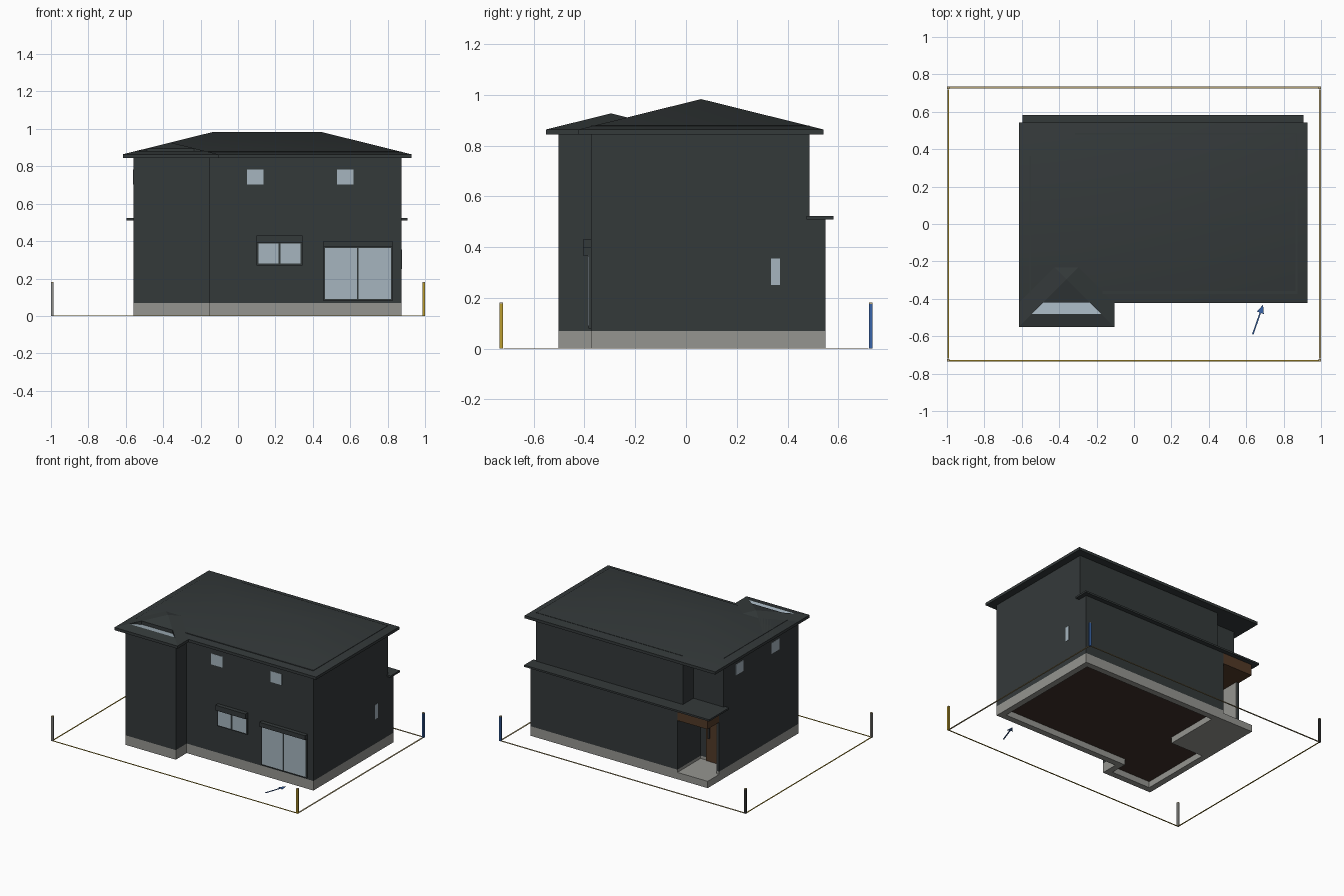
import bpy, bmesh
from math import atan2, hypot, radians
from mathutils import Vector

cube = bpy.data.objects.get("Cube")
if cube:
    bpy.data.objects.remove(cube, do_unlink=True)


def material(name, r, g, b):
    m = bpy.data.materials.new(name)
    m.use_nodes = True
    m.diffuse_color = (r, g, b, 1)
    node = next(n for n in m.node_tree.nodes if n.type == 'BSDF_PRINCIPLED')
    node.inputs["Base Color"].default_value = (r, g, b, 1)
    return m


WALL = material("dark slate", 0.034, 0.041, 0.042)
CONCRETE = material("concrete grey", 0.30, 0.30, 0.28)
GLASS = material("pale glass", 0.38, 0.46, 0.52)
WOOD = material("brown wood", 0.085, 0.042, 0.02)
UNDER = material("dark brown underside", 0.052, 0.031, 0.023)
YELLOW = material("ochre yellow", 0.50, 0.34, 0.03)
BLUE = material("blue", 0.04, 0.13, 0.40)
BEIGE = material("beige", 0.50, 0.40, 0.20)
BLACK = material("near black", 0.04, 0.04, 0.04)


def mesh_object(name, verts, faces, mat):
    """Build an object from points and faces with outward normals."""
    bm = bmesh.new()
    vs = [bm.verts.new(v) for v in verts]
    for f in faces:
        bm.faces.new([vs[i] for i in f])
    bmesh.ops.recalc_face_normals(bm, faces=bm.faces)
    me = bpy.data.meshes.new(name)
    bm.to_mesh(me)
    bm.free()
    me.materials.append(mat)
    ob = bpy.data.objects.new(name, me)
    bpy.context.collection.objects.link(ob)
    return ob


def prism(name, outline, z0, z1, mat):
    n = len(outline)
    verts = [(x, y, z) for z in (z0, z1) for x, y in outline]
    faces = [range(n), range(n, 2 * n)]
    faces += [(i, (i + 1) % n, (i + 1) % n + n, i + n) for i in range(n)]
    return mesh_object(name, verts, faces, mat)


def box(name, x0, x1, y0, y1, z0, z1, mat):
    return prism(name, [(x0, y0), (x1, y0), (x1, y1), (x0, y1)], z0, z1, mat)


def ring(name, outline, t, z0, z1, mat):
    """Hollow strip following a counter-clockwise axis-aligned outline."""
    n = len(outline)
    inner = []
    for i in range(n):
        p, q, r = (Vector(outline[(i + k) % n]) for k in (-1, 0, 1))
        a, b = (q - p).normalized(), (r - q).normalized()
        inner.append(q + t * Vector((-a.y - b.y, a.x + b.x)))
    verts = [(x, y, z) for loop in (outline, inner) for z in (z0, z1) for x, y in loop]
    faces = []
    for i in range(n):
        j = (i + 1) % n
        for a, b in ((0, 1), (1, 3), (3, 2), (2, 0)):
            faces.append((a * n + i, a * n + j, b * n + j, b * n + i))
    mesh_object(name, verts, faces, mat)
    return inner


# Plan dimensions
L, R = -0.56, 0.874
FRONT, BAY, BAY_X = -0.375, -0.502, -0.153
BACK_LOW, BACK_UP, PORCH_X = 0.549, 0.486, -0.315
DOOR_Y, WING_Y = 0.28, 0.415
bay_line = [(L, BAY), (BAY_X, BAY), (BAY_X, FRONT)]
low_plan = bay_line + [(R, FRONT), (R, BACK_LOW), (PORCH_X, BACK_LOW),
                       (PORCH_X, DOOR_Y), (L, DOOR_Y)]
up_plan = [(L, FRONT), (R, FRONT), (R, BACK_UP), (PORCH_X, BACK_UP),
           (PORCH_X, 0.364), (L, 0.364)]

# Foundation, floor underside and walls
inner = ring("foundation", low_plan, 0.045, 0, 0.07, CONCRETE)
prism("floor_underside", inner, 0.045, 0.065, UNDER)
prism("ground_floor_walls", low_plan, 0.07, 0.512, WALL)
prism("upper_floor_walls", up_plan, 0.512, 0.88, WALL)
prism("upper_bay_walls", bay_line + [(L, FRONT)], 0.512, 0.86, WALL)

# Entrance porch
box("porch_slab", L, -0.25, 0.09, BACK_LOW, 0, 0.05, CONCRETE)
box("wing_wall_base", L, L + 0.02, DOOR_Y, WING_Y, 0, 0.07, CONCRETE)
box("wing_wall", L, L + 0.02, DOOR_Y, WING_Y, 0.07, 0.512, WALL)
box("wing_wall_lining", L + 0.02, L + 0.024, DOOR_Y, WING_Y, 0.05, 0.43, CONCRETE)
box("porch_beam", L + 0.002, PORCH_X, DOOR_Y, BACK_LOW, 0.43, 0.51, WOOD)
box("front_door", L + 0.03, -0.365, DOOR_Y, DOOR_Y + 0.008, 0.05, 0.43, WOOD)
box("door_handle", -0.395, -0.385, DOOR_Y, DOOR_Y + 0.02, 0.22, 0.36, BLACK)

# Lower eave along the back
prism("lower_eave", [(-0.595, 0.35), (-0.3, 0.35), (-0.3, 0.475), (0.905, 0.475),
                     (0.905, 0.582), (-0.595, 0.582)], 0.51, 0.523, WALL)

# Main hipped roof
EAVE0, EAVE1, PITCH = 0.844, 0.864, 0.248
x0, x1, y0, y1 = -0.616, 0.928, -0.423, 0.542
half = (y1 - y0) / 2
ridge_z = EAVE1 + half * PITCH
corners = [(x0, y0), (x1, y0), (x1, y1), (x0, y1)]
verts = [(x, y, z) for z in (EAVE0, EAVE1) for x, y in corners]
verts += [(x0 + half, y0 + half, ridge_z), (x1 - half, y0 + half, ridge_z)]
sides = [(i, (i + 1) % 4, (i + 1) % 4 + 4, i + 4) for i in range(4)]
main_roof = mesh_object("main_roof", verts, [(3, 2, 1, 0)] + sides +
                        [(4, 5, 9, 8), (5, 6, 9), (6, 7, 8, 9), (7, 4, 8)], WALL)

# Soft hips, crisp eaves
bpy.ops.object.select_all(action='DESELECT')
main_roof.select_set(True)
bpy.context.view_layer.objects.active = main_roof
bpy.ops.object.shade_smooth_by_angle(angle=radians(40))

# Bay roof: a pyramid whose front slope has a glazed recess falling backwards
bx0, bx1, by0 = x0, -0.105, -0.551
bh = (bx1 - bx0) / 2


def hip(d):
    return [(x, by0 + d, EAVE1 + d * PITCH) for x in (bx0 + d, bx1 - d)]


low, top = hip(0.07), hip(0.13)
sunk = [(x, y, low[0][2] - 0.01) for x, y, z in top]
corners = [(bx0, by0), (bx1, by0), (bx1, by0 + 2 * bh), (bx0, by0 + 2 * bh)]
verts = [(x, y, z) for z in (EAVE0, EAVE1) for x, y in corners]
verts += [(bx0 + bh, by0 + bh, EAVE1 + bh * PITCH)] + low + top + sunk
roof_faces = [(3, 2, 1, 0)] + sides + [
    (4, 5, 10, 9), (11, 12, 8), (5, 6, 8, 12, 10), (6, 7, 8), (7, 4, 9, 11, 8),
    (13, 14, 12, 11), (9, 13, 11), (10, 12, 14), (9, 10, 14, 13)]
bay_roof = mesh_object("bay_roof", verts, roof_faces, WALL)
bay_roof.data.materials.append(GLASS)
bay_roof.data.polygons[len(roof_faces) - 1].material_index = 1


# Small flush windows
def small_window(name, wall, centre, z, w, h):
    a, b, c, d = centre - w / 2, centre + w / 2, z - h / 2, z + h / 2
    if wall == "front":
        box(name, a, b, FRONT - 0.002, FRONT, c, d, GLASS)
    elif wall == "left":
        box(name, R, R + 0.002, a, b, c, d, GLASS)
    else:
        box(name, L - 0.002, L, a, b, c, d, GLASS)


for i, x in enumerate((0.092, 0.573)):
    small_window(f"upper_front_window_{i + 1}", "front", x, 0.744, 0.09, 0.08)
for i, y in enumerate((0.18, -0.235)):
    small_window(f"upper_side_window_{i + 1}", "right", y, 0.742, 0.09, 0.08)
small_window("narrow_side_window", "left", 0.353, 0.303, 0.035, 0.105)


# Sliding windows with a shutter box above
def sliding_window(name, a, b, z0, z1, ztop, gap):
    box(f"{name}_frame", a, b, FRONT - 0.01, FRONT, z0, z1, WALL)
    box(f"{name}_shutter_box", a, b, FRONT - 0.03, FRONT, z1, ztop, WALL)
    mid = (a + b) / 2
    for side, p, q in (("a", a + 0.01, mid - gap), ("b", mid + gap, b - 0.01)):
        box(f"{name}_pane_{side}", p, q, FRONT - 0.013, FRONT - 0.01, z0 + 0.01, z1 - 0.004, GLASS)


sliding_window("kitchen_window", 0.1, 0.345, 0.27, 0.392, 0.43, 0.006)
sliding_window("terrace_door", 0.456, 0.827, 0.08, 0.368, 0.4, 0.004)

# Plot boundary: capped corner posts and ground lines
for name, sx, sy, mat in (("front_left", 1, -1, YELLOW), ("back_left", 1, 1, BLUE),
                          ("front_right", -1, -1, CONCRETE), ("back_right", -1, 1, BLACK)):
    x, y = sx * 0.993, sy * 0.728
    box(f"{name}_post", x - 0.007, x + 0.007, y - 0.007, y + 0.007, 0, 0.177, mat)
    box(f"{name}_post_cap", x - 0.007, x + 0.007, y - 0.007, y + 0.007, 0.177, 0.182, BEIGE)
for name, s, w, mat in (("a", -1, 0.004, YELLOW), ("b", 1, 0.005, BEIGE)):
    box(f"long_boundary_{name}", -0.986, 0.986, s * 0.73 - w, s * 0.73 + w, 0, 0.003, mat)
    box(f"short_boundary_{name}", s * 0.994 - w, s * 0.994 + w, -0.72, 0.72, 0, 0.003, mat)

# Ground arrow pointing at the terrace
tail, tip = Vector((0.635, -0.59)), Vector((0.69, -0.432))
length = hypot(*(tip - tail))
neck = length - 0.045
arrow = prism("ground_arrow", [(0, -0.004), (neck, -0.004), (neck, -0.02), (length, 0),
                               (neck, 0.02), (neck, 0.004), (0, 0.004)], 0, 0.003, BLUE)
arrow.location = (tail.x, tail.y, 0)
arrow.rotation_euler.z = atan2(tip.y - tail.y, tip.x - tail.x)
